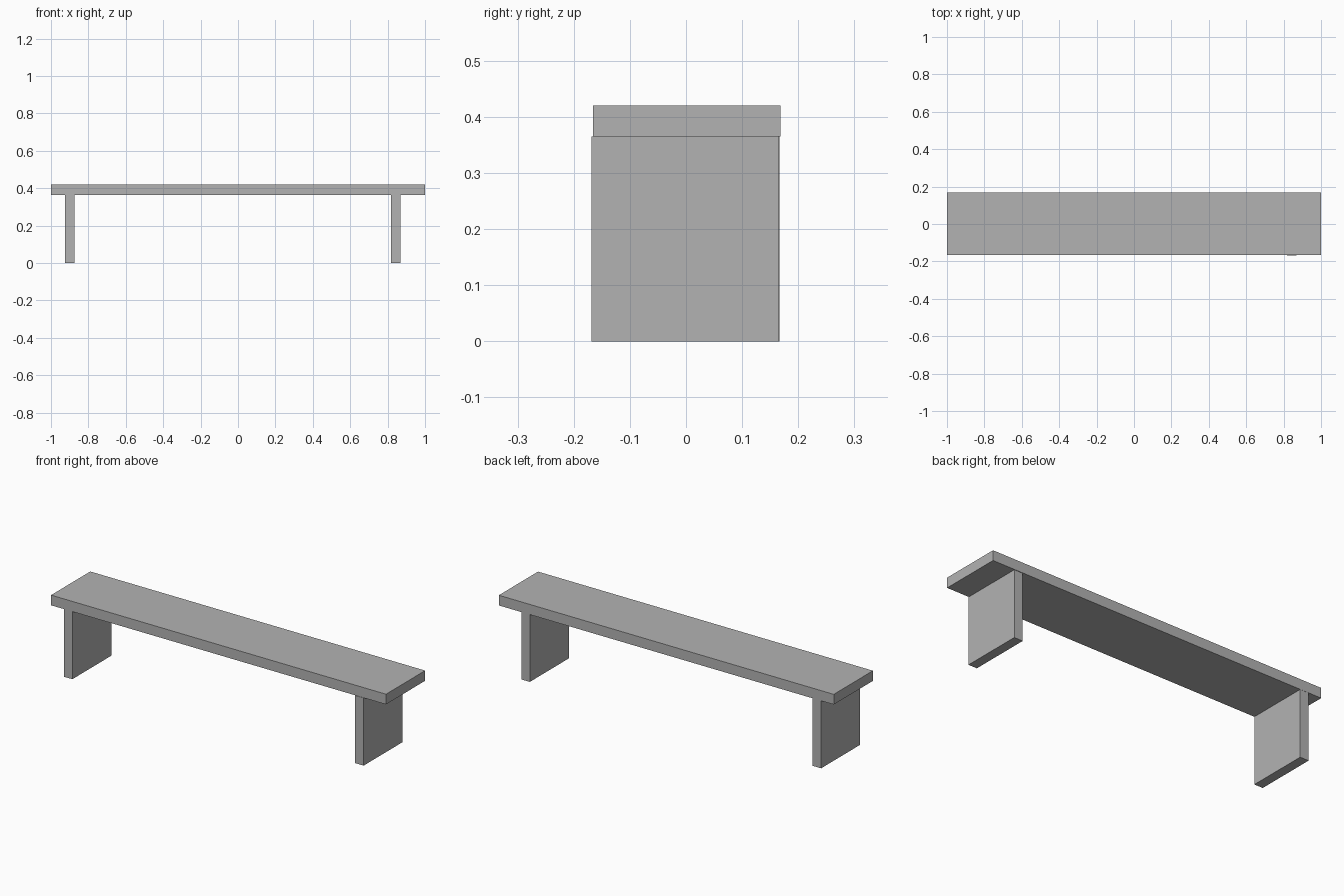
import bpy

cube = bpy.data.objects.get("Cube")
if cube:
    bpy.data.objects.remove(cube, do_unlink=True)

# Single plain grey
grey = bpy.data.materials.new("plain_grey")
grey.use_nodes = True
colour = (0.45, 0.45, 0.45, 1)
grey.diffuse_color = colour
grey.node_tree.nodes["Principled BSDF"].inputs["Base Color"].default_value = colour


def box(name, low, high):
    """Add a flat-faced box spanning two opposite corners."""
    centre = [(a + b) / 2 for a, b in zip(low, high)]
    bpy.ops.mesh.primitive_cube_add(size=1, location=centre)
    obj = bpy.context.object
    obj.name = name
    obj.scale = [b - a for a, b in zip(low, high)]
    bpy.ops.object.transform_apply(location=False, rotation=False, scale=True)
    obj.data.materials.append(grey)
    return obj


# Long seat plank
SEAT_BOTTOM, SEAT_TOP = 0.365, 0.42
box("seat", (-1, -0.166, SEAT_BOTTOM), (1, 0.168, SEAT_TOP))

# Slab legs, set in from the ends
box("right_leg", (-0.924, -0.166, 0), (-0.873, 0.167, SEAT_BOTTOM))
box("left_leg", (0.817, -0.168, 0), (0.868, 0.165, SEAT_BOTTOM))
